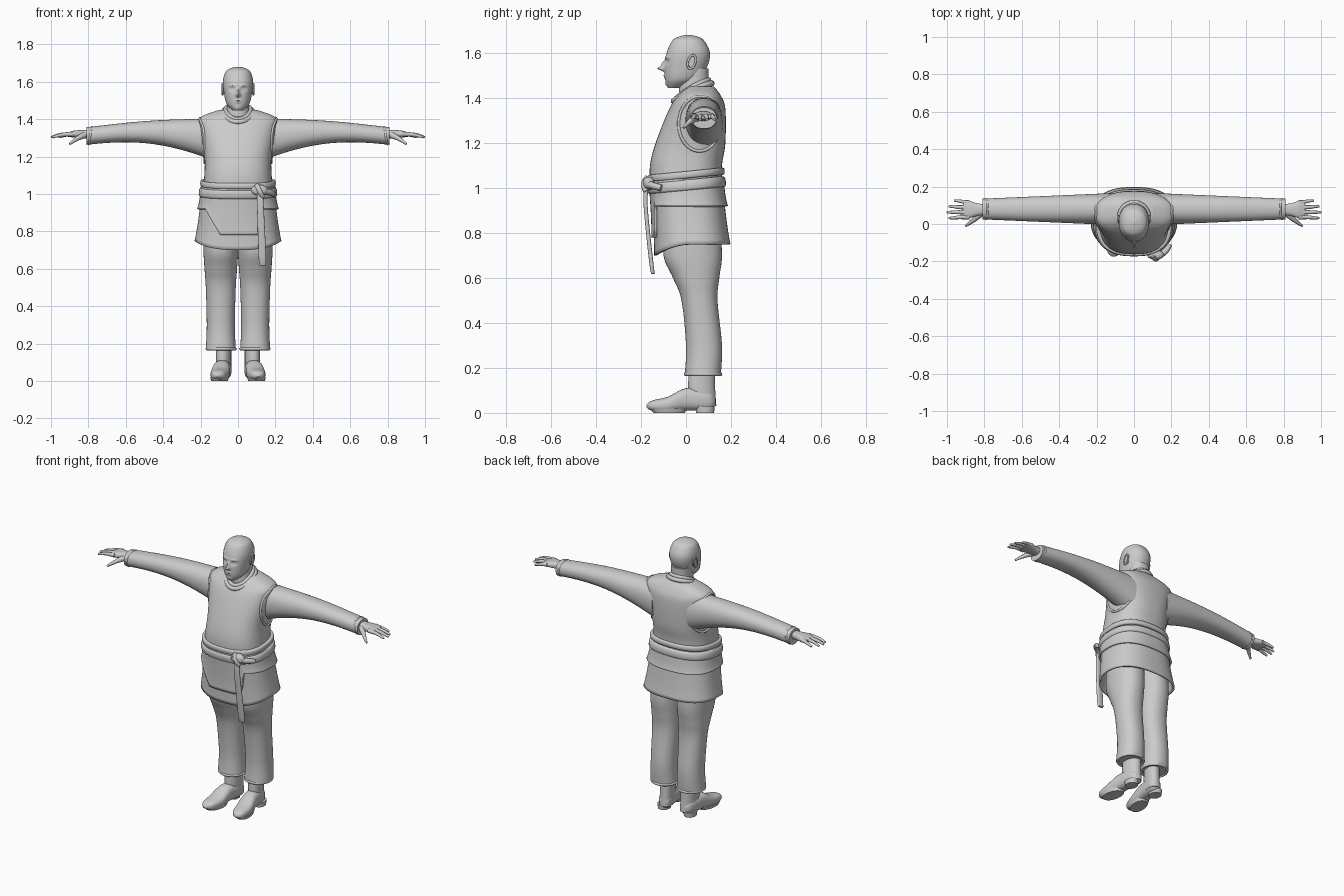
import bpy
import bmesh
import math
from math import sin, cos, pi, exp

if "Cube" in bpy.data.objects:
    bpy.data.objects.remove(bpy.data.objects["Cube"], do_unlink=True)

COLOUR = (.6, .6, .6, 1)
BOXY = 2.5
SIDES = {"left_": 1, "right_": -1}

grey = bpy.data.materials.new("light_grey")
grey.use_nodes = True
grey.diffuse_color = COLOUR
grey.node_tree.nodes["Principled BSDF"].inputs["Base Color"].default_value = COLOUR


def finish(name, bm, sharp=50):
    """Turn a bmesh into a smooth-shaded object."""
    bmesh.ops.recalc_face_normals(bm, faces=bm.faces)
    mesh = bpy.data.meshes.new(name)
    bm.to_mesh(mesh)
    bm.free()
    for poly in mesh.polygons:
        poly.use_smooth = True
    mesh.set_sharp_from_angle(angle=math.radians(sharp))
    mesh.materials.append(grey)
    obj = bpy.data.objects.new(name, mesh)
    bpy.context.collection.objects.link(obj)
    return obj


def spline(rows, steps):
    """Smooth curve through rows of numbers."""
    result = []
    last = len(rows) - 1
    for i in range(last):
        neighbours = rows[max(i - 1, 0)], rows[i], rows[i + 1], rows[min(i + 2, last)]
        for j in range(steps):
            t = j / steps
            result.append([q + t * ((r - p) + t * (2 * p - 5 * q + 4 * r - s + t * (3 * (q - r) + s - p))) / 2
                           for p, q, r, s in zip(*neighbours)])
    return result + [list(rows[last])]


def oval(count, power=2):
    """Points of a unit circle, squared off by a higher power."""
    angles = [2 * pi * j / count for j in range(count)]
    return [[math.copysign(abs(f) ** (2 / power), f) for f in (cos(a), sin(a))] for a in angles]


def skin(name, rings, cyclic=False, caps=True, sharp=50):
    """Bridge matching rings of points with quads."""
    bm = bmesh.new()
    loops = [[bm.verts.new(point) for point in ring] for ring in rings]
    pairs = list(zip(loops, loops[1:]))
    if cyclic:
        pairs.append((loops[-1], loops[0]))
    elif caps:
        bm.faces.new(loops[0])
        bm.faces.new(loops[-1])
    for lower, upper in pairs:
        for j in range(len(lower)):
            bm.faces.new((lower[j - 1], lower[j], upper[j], upper[j - 1]))
    return finish(name, bm, sharp)


def loft(name, rows, axis="Z", centre=0, side=1, count=40, steps=5, power=2.2, shape=None):
    """Rows: position along the axis, second centre coordinate, two radii."""
    rings = []
    for t, second, wide, deep in spline(rows, steps):
        ring = []
        for u, v in oval(count, power):
            u, v = centre + u * wide, second + v * deep
            x, y, z = {"Z": (u, v, t), "X": (t, u, v), "Y": (u, t, v)}[axis]
            if shape:
                x, y, z = shape(x, y, z)
            ring.append((side * x, y, z))
        rings.append(ring)
    return skin(name, rings)


def tube(name, points, thick, tip, side=1, closed=False):
    """Round tube along a path, tapering from thick to tip."""
    curve = bpy.data.curves.new(name, "CURVE")
    curve.dimensions = "3D"
    curve.bevel_depth, curve.bevel_resolution, curve.use_fill_caps = 1, 3, True
    line = curve.splines.new("NURBS")
    last = len(points) - 1
    line.points.add(last)
    for i, (x, y, z) in enumerate(points):
        line.points[i].co = (side * x, y, z, 1)
        line.points[i].radius = thick + (tip - thick) * i / last
    line.order_u, line.use_endpoint_u, line.use_cyclic_u = 3, not closed, closed
    line.resolution_u = 4
    path = bpy.data.objects.new(name + "_path", curve)
    bpy.context.collection.objects.link(path)
    bpy.context.view_layer.update()
    mesh = bpy.data.meshes.new_from_object(path.evaluated_get(bpy.context.evaluated_depsgraph_get()))
    bpy.data.objects.remove(path, do_unlink=True)
    bm = bmesh.new()
    bm.from_mesh(mesh)
    return finish(name, bm, 70)


def hoop(name, place, thick, side=1):
    """Closed tube; place turns unit-circle coordinates into a point."""
    return tube(name, [place(u, v) for u, v in oval(28)], thick, thick, side, True)


# Tunic torso
TORSO = [(1, 0, .19, .16), (1.1, 0, .18, .16), (1.2, .02, .18, .155), (1.35, .05, .205, .125),
         (1.41, .06, .2, .095), (1.45, .065, .1, .06)]
loft("tunic_torso", TORSO, count=64, steps=7, power=BOXY)

# Neck with two collar rolls
loft("neck", [(1.36, .04, .075, .07), (1.45, .035, .06, .066), (1.53, .045, .06, .056)])
for label, wide, height in (("collar", .08, 1.425), ("inner_collar", .067, 1.44)):
    hoop(label, lambda u, v: (wide * u, .03 + (wide + .005) * v, height + .04 * v + .01 * u * u), wide / 6)

# Face relief: x, height, half width, half height, push forward
FACE = {"nose_tip": (0, 1.53, .01, .01, .03), "nose_bridge": (0, 1.55, .008, .015, .015),
        "eye_socket": (.03, 1.56, .015, .01, -.01), "eyeball": (.03, 1.56, .008, .005, .006),
        "brow": (.03, 1.58, .02, .006, .005), "upper_lip": (0, 1.5, .017, .004, .006),
        "lower_lip": (0, 1.49, .015, .004, .005), "chin": (0, 1.46, .016, .01, .005)}


def face(x, y, z):
    fade = min(1, max(0, -y / .04))
    for across, height, wide, tall, push in FACE.values():
        for middle in {across, -across}:
            y -= fade * push * exp(-((x - middle) / wide) ** 2 - ((z - height) / tall) ** 2)
    return x, y, z


loft("head", [(1.445, -.05, .025, .03), (1.48, -.02, .06, .072), (1.54, 0, .075, .095), (1.6, .01, .081, .096),
              (1.65, .01, .068, .074), (1.67, .01, .045, .048), (1.68, .01, .01, .01)],
     count=112, steps=14, shape=face)


def sleeve_row(f):
    """Sleeve section at fraction f from shoulder to wrist."""
    return (.12 + .69 * f, 1.29 + .02 * f + .03 * sin(pi * f), .085 - .03 * f, .047 + .068 * (1 - f) ** 2.2)


def armhole(u, v):
    """Point of the armhole outline resting on the torso."""
    y, z = .06 + .093 * u, 1.285 + .122 * v
    _, middle, wide, deep = min(spline(TORSO, 40), key=lambda row: abs(row[0] - z))
    return wide * max(.2, 1 - abs((y - middle) / deep) ** BOXY) ** (1 / BOXY), y, z


for label, side in SIDES.items():
    # Ear
    loft(label + "ear", [(.07, 1.56, .014, .026), (.082, 1.56, .014, .026)], "X", .025, side)
    hoop(label + "ear_rim", lambda u, v: (.082, .025 + .017 * u + .006 * v, 1.56 + .03 * v), .005, side)

    # Sleeve, cuff and armhole seam
    loft(label + "sleeve", [sleeve_row(i / 8) for i in range(9)], "X", .08, side)
    hoop(label + "cuff", lambda u, v: (.79 - .008 * v, .08 + .054 * u, 1.312 + .046 * v), .006, side)
    hoop(label + "armhole_seam", armhole, .007, side)

    # Hand
    loft(label + "palm", [(.78, 1.32, .03, .022), (.83, 1.32, .032, .022), (.88, 1.32, .045, .018),
                          (.915, 1.317, .044, .01)], "X", .077, side, power=BOXY)
    for i, finger in enumerate(("index", "middle", "ring", "little")):
        y, reach = .037 + .026 * i, 1 - .01 * (i - 1) ** 2
        fan = y + .005 * (i - 1)
        tube(label + finger + "_finger", [(.88, y, 1.32), (reach - .06, y, 1.32), (reach - .02, fan, 1.31),
                                          (reach, fan, 1.303)], .013, .006, side)
    tube(label + "thumb", [(.82, .055, 1.315), (.86, .015, 1.3), (.9, -.01, 1.267)], .018, .006, side)

    # Trouser leg with hem
    loft(label + "trouser_leg", [(.17, .075, .08, .08), (.3, .08, .075, .08), (.5, .06, .08, .08),
                                 (.6, .045, .087, .103), (.7, .03, .093, .13), (.85, .03, .095, .12)],
         centre=.092, side=side, steps=7)
    hoop(label + "trouser_hem", lambda u, v: (.09 + .076 * u, .076 + .078 * v, .172), .008, side)

    # Boot, turned out a little towards the toe
    def turn_out(x, y, z):
        return x - .12 * y, y, z

    loft(label + "boot_shaft", [(.03, .08, .038, .055), (.1, .07, .04, .06), (.2, .07, .04, .057)],
         centre=.085, side=side, shape=turn_out)
    loft(label + "boot_foot", [(.13, .05, .02, .02), (.1, .055, .04, .045), (0, .06, .045, .05),
                               (-.08, .037, .05, .035), (-.15, .032, .036, .023), (-.175, .03, .008, .006)],
         "Y", .087, side, power=BOXY, shape=turn_out)
    loft(label + "boot_heel", [(0, .085, .034, .04), (.03, .085, .037, .043)], centre=.09, side=side)
    loft(label + "boot_sole", [(0, -.075, .043, .07), (.02, -.077, .049, .082)],
         centre=.09, side=side, shape=turn_out)


def skirt_point(u, v, z, grow):
    """Point on the flaring skirt surface, pushed out by grow."""
    flare = max(0, 1.04 - z) * 3
    return (.19 + .04 * flare + grow) * u, .03 * flare + (.16 + .005 * flare + grow) * v, z


def upper_edge(u, v):
    """Hem of the upper layer, with a flap hanging in front."""
    flap = min(1, max(0, (u + .8) * 2.5), max(0, (.62 - u) * 8))
    return .92 - .14 * flap * (v < 0)


def lower_edge(u, v):
    return .75 - .05 * max(0, -v) ** 2


# Two skirt layers
for label, edge, grow in (("lower_skirt", lower_edge, 0), ("upper_skirt", upper_edge, .007)):
    rings = []
    for i in range(17):
        f = i / 16
        rings.append([skirt_point(u, v, 1.04 + f * (edge(u, v) - 1.04), grow + .007 * f ** 4)
                      for u, v in oval(160, BOXY)])
    cloth = skin(label, rings, caps=False, sharp=60).modifiers.new("cloth", "SOLIDIFY")
    cloth.thickness, cloth.offset = .012, -1

# Belt wraps, higher at the back
for label, height, half, thick in (("upper_belt", 1.058, .016, .012), ("lower_belt", 1.012, .024, .016)):
    rings = [[skirt_point(u, v, height + .016 * v + half * d, thick * c) for c, d in oval(14, 3)]
             for u, v in oval(96, BOXY)]
    skin(label, rings, cyclic=True)

# Knot and hanging ends
knot_angles = [pi * i / 9 for i in range(-4, 5)]
loft("belt_knot", [(.115 + .045 * sin(a), 1.02, .026 * cos(a), .029 * cos(a)) for a in knot_angles],
     "X", -.165, power=BOXY)
tube("belt_knot_loop", [(.1, -.17, 1.045), (.115, -.2, 1.02), (.13, -.175, .985)], .014, .014)
tube("belt_short_end", [(.14, -.165, 1.015), (.175, -.15, 1.01), (.19, -.11, 1)], .017, .014)
loft("belt_long_end", [(1.02, -.17, .016, .012), (.93, -.18, .018, .009), (.65, -.152, .02, .009),
                       (.62, -.142, .012, .005)], centre=.125, power=3,
     shape=lambda x, y, z: (x + .04 * (.8 - z), y, z))
